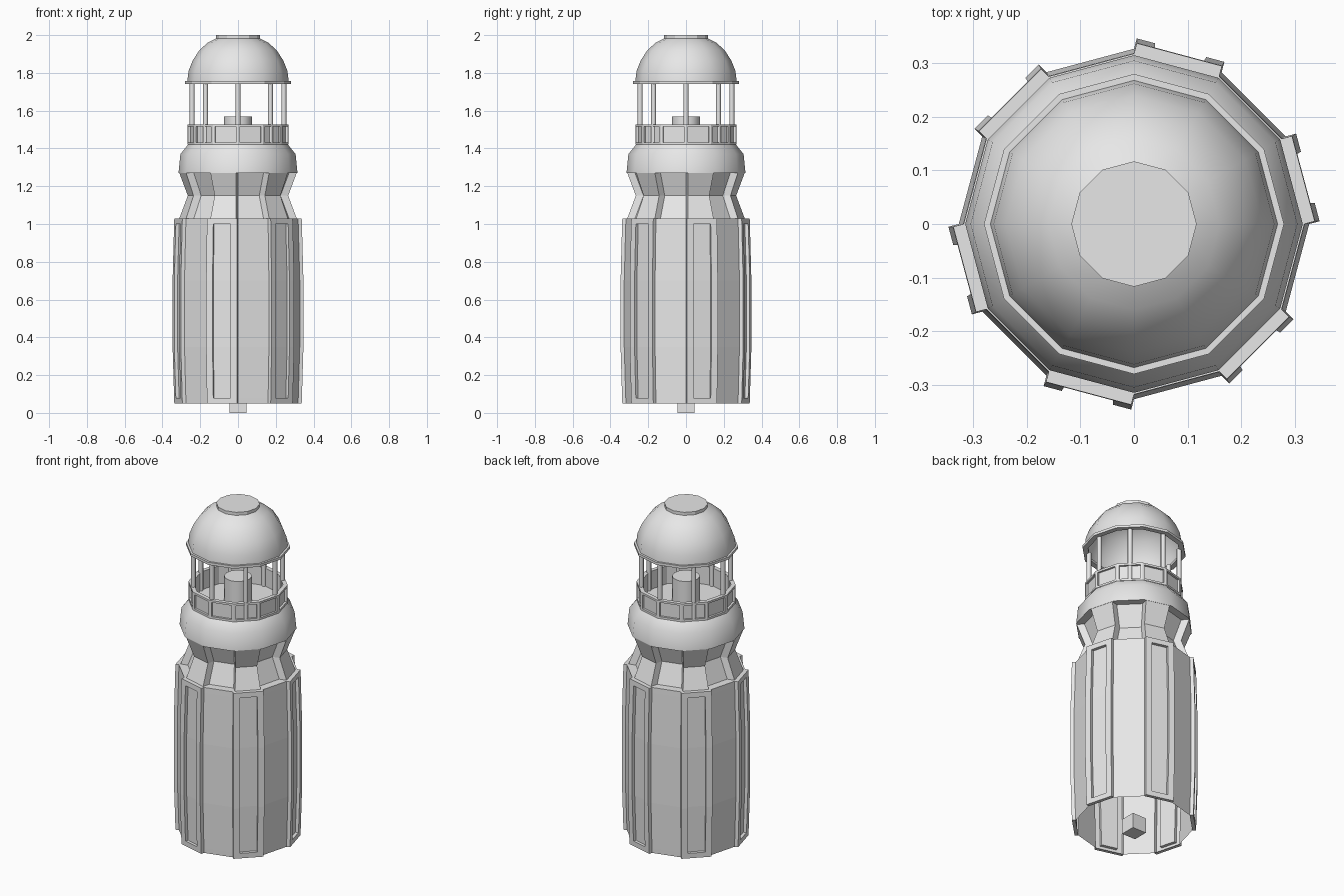
import bpy, bmesh
from math import sin, cos, pi, radians
from mathutils import Vector

cube = bpy.data.objects.get("Cube")
if cube:
    bpy.data.objects.remove(cube, do_unlink=True)

SIDES = 12
STEP = 2 * pi / SIDES

grey = bpy.data.materials.new("light_grey")
grey.use_nodes = True
grey.diffuse_color = (0.8, 0.8, 0.8, 1)
grey.node_tree.nodes["Principled BSDF"].inputs["Base Color"].default_value = (0.8, 0.8, 0.8, 1)


def finish(name, bm, smooth=None):
    """Turn a bmesh into a named object with the shared material."""
    bmesh.ops.remove_doubles(bm, verts=bm.verts, dist=0.0002)
    mesh = bpy.data.meshes.new(name)
    bm.to_mesh(mesh)
    bm.free()
    mesh.materials.append(grey)
    obj = bpy.data.objects.new(name, mesh)
    bpy.context.collection.objects.link(obj)
    if smooth:
        bpy.ops.object.select_all(action='DESELECT')
        obj.select_set(True)
        bpy.context.view_layer.objects.active = obj
        bpy.ops.object.shade_smooth_by_angle(angle=radians(smooth))
    return obj


def skin(bm, grid):
    """Quads between consecutive rows of points."""
    rows = [[bm.verts.new(p) for p in row] for row in grid]
    for low, high in zip(rows, rows[1:]):
        for i in range(len(low) - 1):
            bm.faces.new((low[i], low[i + 1], high[i + 1], high[i]))


def bay(bm, k, rows, bar):
    """One wall bay; each row is z, radius, frame offset, panel offset."""
    mid = (k + 0.5) * STEP
    normal = Vector((cos(mid), sin(mid), 0))
    along = Vector((-sin(mid), cos(mid), 0))
    grid = []
    for z, r, frame, panel in rows:
        a = Vector((r * cos(k * STEP), r * sin(k * STEP), z))
        b = Vector((r * cos((k + 1) * STEP), r * sin((k + 1) * STEP), z))
        a2, b2 = a + along * bar, b - along * bar
        f, p = normal * frame, normal * panel
        grid.append([a, a + f, a2 + f, a2 + p, b2 + p, b2 + f, b + f, b])
    skin(bm, grid)


def lathe(name, profile, smooth=None, sides=SIDES):
    """Revolve a (radius, z) profile, listed so that outside faces out."""
    bm = bmesh.new()
    skin(bm, [[(r * cos(i * 2 * pi / sides), r * sin(i * 2 * pi / sides), z)
               for i in range(sides + 1)] for r, z in profile])
    return finish(name, bm, smooth)


# Tower body: open shell, alternate bays carry a raised frame and sunk panel
BULGE = [(0.05, 0.318), (0.08, 0.319), (0.35, 0.327), (0.7, 0.327), (1.0, 0.319), (1.03, 0.318)]
OUT, SUNK = 0.02, 0.002
bm = bmesh.new()
for k in range(SIDES):
    if k % 2:
        bay(bm, k, [(z, r, 0, 0) for z, r in BULGE], 0.035)
    else:
        rows = []
        for i, (z, r) in enumerate(BULGE):
            ends = {0: (0, OUT), 1: (OUT, SUNK), 4: (SUNK, OUT), 5: (OUT, 0)}
            for panel in ends.get(i, (SUNK,)):
                frame = 0 if panel == 0 else OUT
                rows.append((z, r, frame, panel))
        bay(bm, k, rows, 0.035)
finish("tower_body", bm)

# Ledge on top of the body
lathe("body_ledge", [(0.318, 1.03), (0.25, 1.03)])

# Waisted neck: raised bays line up with the framed bays below
bm = bmesh.new()
for k in range(SIDES):
    lift = 0 if k % 2 else 0.042
    bay(bm, k, [(z, r, lift, lift) for z, r in ((1.03, 0.27), (1.15, 0.225), (1.27, 0.27))], 0.03)
finish("neck", bm)

# Collar with sloped shoulder and gallery floor
lathe("collar", [(0.25, 1.27), (0.315, 1.27), (0.305, 1.37), (0.265, 1.42), (0, 1.42)], 35)

# Gallery railing with a sunk panel in every bay
bm = bmesh.new()
for k in range(SIDES):
    bay(bm, k, [(1.42, 0.267, 0, 0), (1.432, 0.267, 0, 0), (1.432, 0.267, 0, -0.012),
                (1.515, 0.267, 0, -0.012), (1.515, 0.267, 0, 0), (1.527, 0.267, 0, 0),
                (1.527, 0.243, 0, 0), (1.42, 0.243, 0, 0)], 0.012)
finish("gallery_railing", bm)

# Lamp
lathe("lamp", [(0.075, 1.42), (0.075, 1.57), (0, 1.57)], 35)

# Posts holding the roof
for i in range(8):
    angle = i * pi / 4
    post = lathe("roof_post", [(0.013, 1.42), (0.013, 1.75)], 50, 8)
    post.location = (0.243 * cos(angle), 0.243 * sin(angle), 0)

# Domed roof, open underneath
lathe("roof_brim", [(0.25, 1.742), (0.28, 1.742), (0.28, 1.757), (0.25, 1.757), (0.25, 1.742)])
lathe("roof_dome", [(0.268, 1.757), (0.262, 1.81), (0.24, 1.865), (0.205, 1.92),
                    (0.16, 1.96), (0.11, 1.985)], 40)
lathe("roof_cap", [(0.117, 1.98), (0.117, 2.0), (0, 2.0)])

# Small block under the tower
bm = bmesh.new()
bmesh.ops.create_cube(bm, size=0.09)
base = finish("base_block", bm)
base.location.z = 0.045
